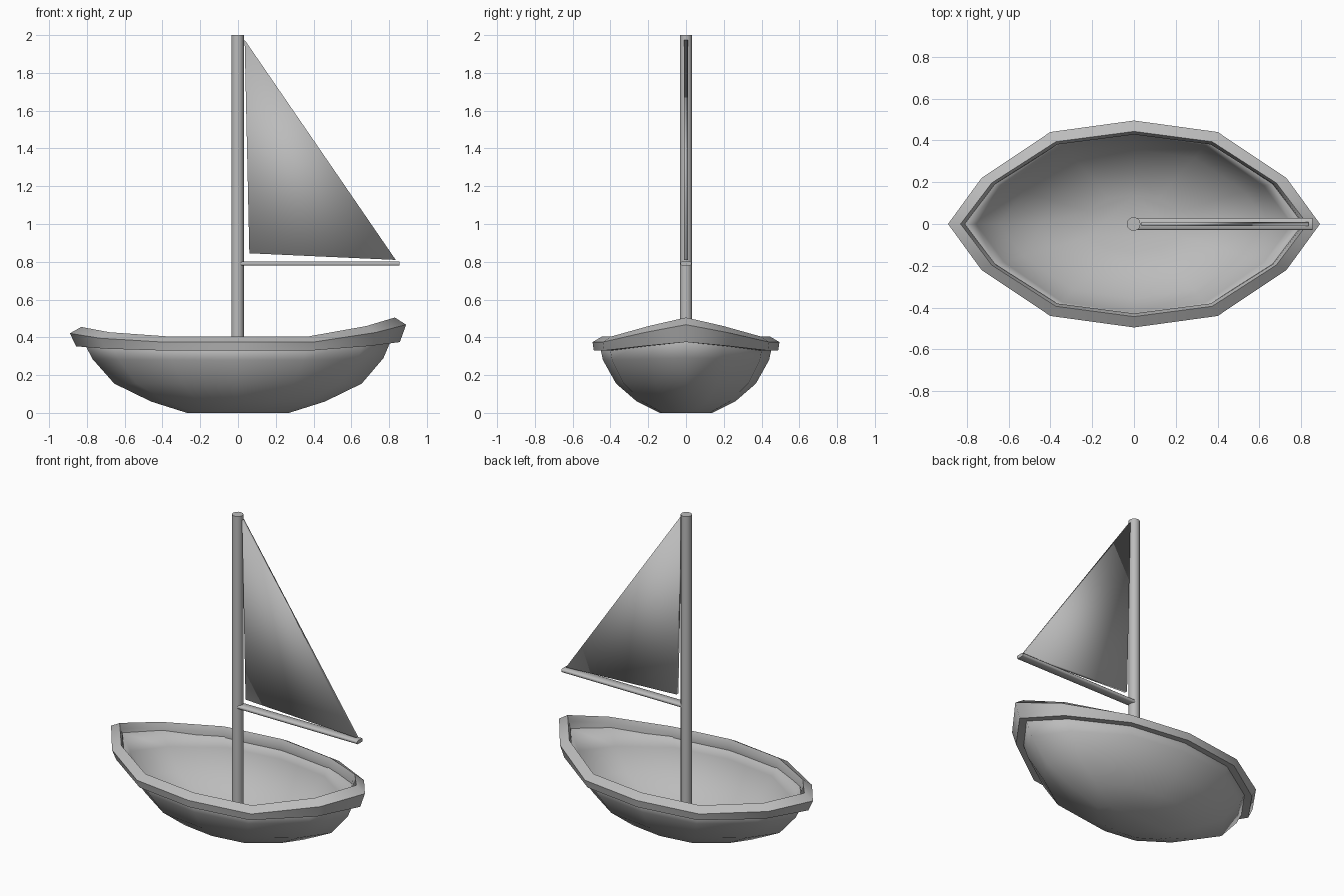
import bpy
import bmesh
from math import radians

if "Cube" in bpy.data.objects:
    bpy.data.objects.remove(bpy.data.objects["Cube"], do_unlink=True)

GREY = (0.5, 0.5, 0.5, 1)
grey = bpy.data.materials.new("plain grey")
grey.use_nodes = True
grey.diffuse_color = GREY
grey.node_tree.nodes["Principled BSDF"].inputs["Base Color"].default_value = GREY

# Quarter outline as fractions of half length and half width, plus bow and stern lift
QUARTER = [(1, 0, 0.1, 0.05), (0.82, 0.444, 0.055, 0.022),
           (0.45, 0.889, 0, 0), (0, 1, 0, 0)]


def outline():
    """Twelve points (fx, fy, lift) anticlockwise from the bow."""
    bow_left = [(x, y, b) for x, y, b, s in QUARTER]
    stern_left = [(-x, y, s) for x, y, b, s in reversed(QUARTER[:-1])]
    left = bow_left + stern_left
    return left + [(x, -y, l) for x, y, l in reversed(left[1:-1])]


def finish(name, bm, angle):
    bmesh.ops.recalc_face_normals(bm, faces=bm.faces)
    mesh = bpy.data.meshes.new(name)
    bm.to_mesh(mesh)
    bm.free()
    mesh.materials.append(grey)
    obj = bpy.data.objects.new(name, mesh)
    bpy.context.collection.objects.link(obj)
    bpy.ops.object.select_all(action='DESELECT')
    obj.select_set(True)
    bpy.context.view_layer.objects.active = obj
    bpy.ops.object.shade_smooth_by_angle(angle=radians(angle))
    return obj


def rings(bm, levels):
    """One ring per level: half length, half width, height, share of the lift."""
    return [[bm.verts.new((fx * a, fy * b, z + lift * k)) for fx, fy, lift in outline()]
            for a, b, z, k in levels]


def bridge(bm, r, s):
    n = len(r)
    for i in range(n):
        j = (i + 1) % n
        bm.faces.new((r[i], r[j], s[j], s[i]))


# Hull shell, open at the top
bm = bmesh.new()
loops = rings(bm, [(0.27, 0.14, 0, 0), (0.46, 0.26, 0.06, 0), (0.655, 0.37, 0.155, 0),
                   (0.77, 0.44, 0.28, 0.1), (0.825, 0.457, 0.36, 0.6)])
for r, s in zip(loops, loops[1:]):
    bridge(bm, r, s)
bm.faces.new(loops[0])
hull = finish("hull", bm, 60)
shell = hull.modifiers.new("thickness", 'SOLIDIFY')
shell.thickness = 0.018
shell.offset = -1

# Gunwale swept round the top of the hull
bm = bmesh.new()
loops = rings(bm, [(0.857, 0.488, 0.33, 0.45), (0.89, 0.495, 0.375, 0.92),
                   (0.83, 0.443, 0.405, 1), (0.815, 0.428, 0.37, 1),
                   (0.80, 0.435, 0.33, 0.45)])
for r, s in zip(loops, loops[1:] + loops[:1]):
    bridge(bm, r, s)
finish("gunwale", bm, 65)

# Mast
bm = bmesh.new()
bmesh.ops.create_cone(bm, cap_ends=True, segments=12, radius1=0.033, radius2=0.033, depth=1.99)
bmesh.ops.translate(bm, verts=bm.verts, vec=(-0.002, 0, 1.005))
finish("mast", bm, 40)

# Boom
bm = bmesh.new()
bmesh.ops.create_cube(bm, size=1)
bmesh.ops.scale(bm, verts=bm.verts, vec=(0.845, 0.056, 0.022))
bmesh.ops.translate(bm, verts=bm.verts, vec=(0.4325, 0, 0.79))
bmesh.ops.bevel(bm, geom=[e for e in bm.edges if abs(e.verts[0].co.x - e.verts[1].co.x) > 0.1],
                offset=0.006, segments=1, affect='EDGES')
finish("boom", bm, 50)

# Sail, a thin softly shaded triangle
bm = bmesh.new()
corners = [(0.035, 1.975), (0.06, 0.845), (0.835, 0.81)]
front, back = [[bm.verts.new((x, y, z)) for x, z in corners] for y in (-0.01, 0.01)]
bm.faces.new(front)
bm.faces.new(back)
bridge(bm, front, back)
finish("sail", bm, 180)
